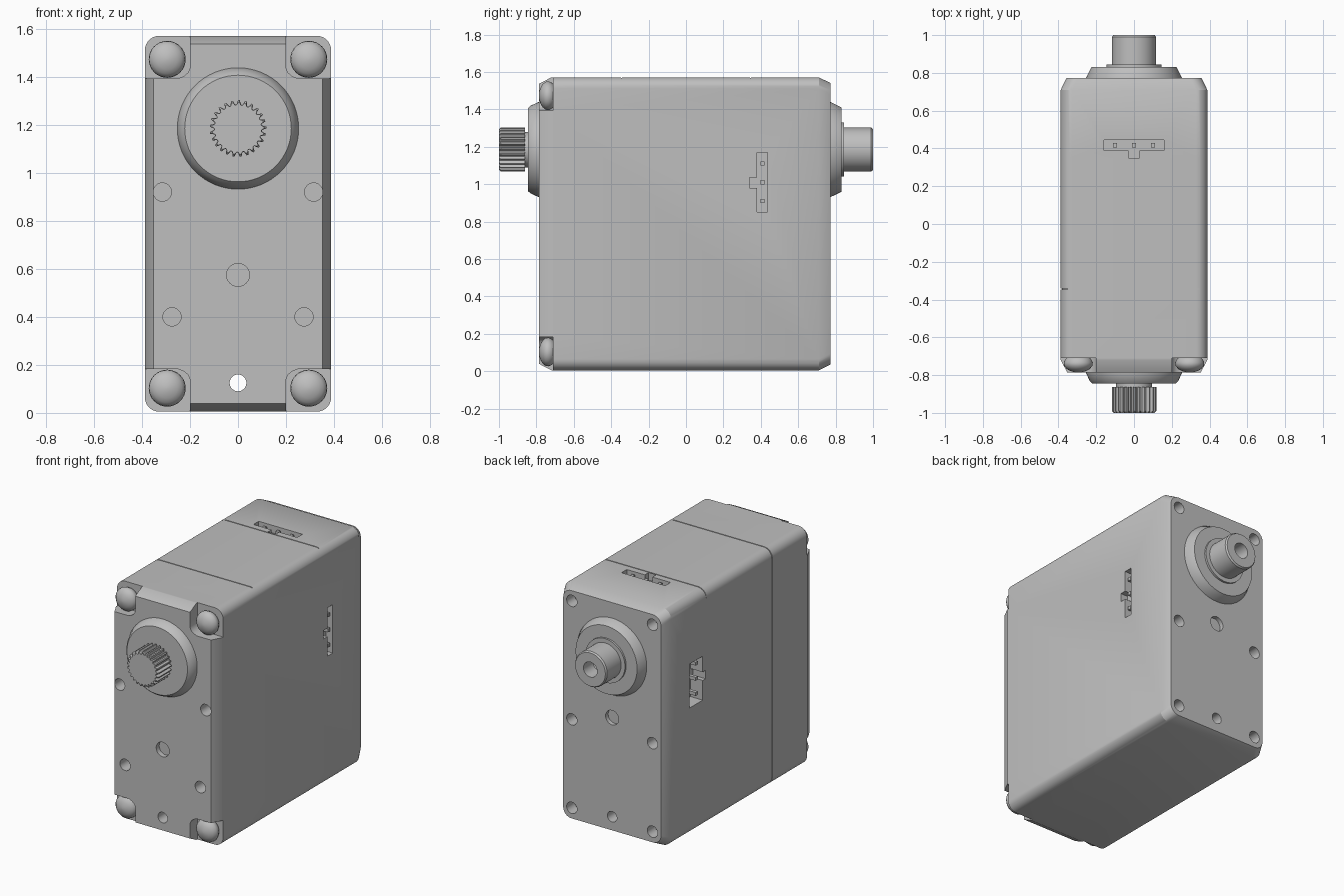
import bpy, bmesh, math

cube = bpy.data.objects.get("Cube")
if cube:
    bpy.data.objects.remove(cube, do_unlink=True)

grey = bpy.data.materials.new("light grey plastic")
grey.use_nodes = True
GREY = (0.52, 0.52, 0.52, 1)
grey.diffuse_color = GREY
grey.node_tree.nodes["Principled BSDF"].inputs["Base Color"].default_value = GREY

MID = 0.788      # height of the body's centre
AXIS = 1.185     # height of the output shaft


def loft(name, rings):
    """Skin a list of equal-length rings and cap both ends."""
    bm = bmesh.new()
    loops = [[bm.verts.new(p) for p in ring] for ring in rings]
    n = len(loops[0])
    for a, b in zip(loops, loops[1:]):
        for i in range(n):
            j = (i + 1) % n
            bm.faces.new((a[i], a[j], b[j], b[i]))
    bm.faces.new(loops[0])
    bm.faces.new(loops[-1])
    bmesh.ops.recalc_face_normals(bm, faces=bm.faces)
    mesh = bpy.data.meshes.new(name)
    bm.to_mesh(mesh)
    bm.free()
    mesh.materials.append(grey)
    obj = bpy.data.objects.new(name, mesh)
    bpy.context.collection.objects.link(obj)
    return obj


def lathe(name, profile, x, z, sides=48):
    """Revolve (radius, y) points about an axis along y."""
    turn = [math.tau * i / sides for i in range(sides)]
    return loft(name, [[(x + r * math.cos(a), y, z + r * math.sin(a)) for a in turn]
                       for r, y in profile])


def box(name, lo, hi):
    (x0, y0, z0), (x1, y1, z1) = lo, hi
    return loft(name, [[(x0, y0, z), (x1, y0, z), (x1, y1, z), (x0, y1, z)] for z in (z0, z1)])


def rounded(y, inset, radius=0.06, dx=0, dz=0):
    """Rounded rectangle of the body outline at depth y."""
    w, h = 0.388 - inset, 0.783 - inset
    ring = []
    for k, (sx, sz) in enumerate(((1, 1), (-1, 1), (-1, -1), (1, -1))):
        for i in range(9):
            a = math.pi / 2 * (k + i / 8)
            ring.append((dx + sx * (w - radius) + radius * math.cos(a), y,
                         dz + MID + sz * (h - radius) + radius * math.sin(a)))
    return ring


def cut(target, cutter):
    mod = target.modifiers.new("cut", 'BOOLEAN')
    mod.operation = 'DIFFERENCE'
    mod.solver = 'EXACT'
    mod.object = cutter
    bpy.context.view_layer.objects.active = target
    bpy.ops.object.modifier_apply(modifier=mod.name)
    bpy.data.objects.remove(cutter, do_unlink=True)


def smooth(obj, angle=30):
    bpy.ops.object.select_all(action='DESELECT')
    obj.select_set(True)
    bpy.context.view_layer.objects.active = obj
    bpy.ops.object.shade_smooth_by_angle(angle=math.radians(angle))


# Case with bevelled front and back rims
case = loft("case", [rounded(-0.787, 0.035), rounded(-0.72, 0), rounded(0.71, 0), rounded(0.772, 0.03)])

# Fine seams over the top and right side
for y in (-0.345, 0.345):
    seam = loft("seam_cutter", [rounded(y - 0.003, -0.05), rounded(y + 0.003, -0.05)])
    shift = 0.006 if y < 0 else 0
    cut(seam, loft("seam_core", [rounded(s, 0, 0.06, shift, -0.005) for s in (y - 0.1, y + 0.1)]))
    # keep only the upper and right part of the seam
    cut(seam, box("seam_trim", (-0.6, y - 0.1, -0.2), (0.6, y + 0.1, 0.02 if y < 0 else 1.5)))
    cut(seam, box("seam_trim", (0.35, y - 0.1, -0.2), (0.6, y + 0.1, 2)))
    cut(case, seam)

# Corner pockets and their domed screws
SCREW = [(0.05, -0.70), (0.068, -0.715), (0.077, -0.735), (0.074, -0.752),
         (0.06, -0.768), (0.042, -0.778), (0.02, -0.785), (0.004, -0.787)]
for sx in (-1, 1):
    for sz in (-1, 1):
        outline = [(0.2, 0.9), (0.2, 0.65), (0.208, 0.63), (0.225, 0.615), (0.25, 0.605), (0.5, 0.605), (0.5, 0.9)]
        cut(case, loft("pocket_cutter", [[(sx * px, y, MID + sz * pz) for px, pz in outline]
                                         for y in (-0.9, -0.71)]))
        side = ("left" if sx > 0 else "right") + ("_top" if sz > 0 else "_bottom")
        smooth(lathe("screw_" + side, SCREW, sx * 0.295, MID + sz * 0.685, 32), 50)

# Blind holes: x, z, radius, start, end
FRONT, BACK = (-0.9, -0.70), (0.9, 0.69)
holes = [(0, 0.575, 0.048, -0.9, -0.755), (0, 0.78, 0.048, 0.9, 0.745)]
for s in (-1, 1):
    holes += [(s * 0.315, 0.92, 0.038, *FRONT), (s * 0.275, 0.4, 0.038, *FRONT)]
    holes += [(s * 0.295, z, 0.038, *BACK) for z in (0.105, 0.69, 1.473)]
# Through hole near the base
holes.append((0, 0.125, 0.035, -0.9, 0.9))
for x, z, r, y0, y1 in holes:
    cut(case, lathe("hole_cutter", [(r, y0), (r, y1)], x, z, 24))

# Connector sockets: top, left side, and the wider one on the right side
DEPTH = 0.05
cut(case, box("slot_cutter", (-0.16, 0.39, 1.571 - DEPTH), (0.16, 0.445, 1.7)))
cut(case, box("slot_cutter", (-0.028, 0.35, 1.571 - DEPTH), (0.028, 0.395, 1.7)))
cut(case, box("slot_cutter", (0.388 - DEPTH, 0.38, 0.85), (0.5, 0.435, 1.17)))
cut(case, box("slot_cutter", (0.388 - DEPTH, 0.34, 0.98), (0.5, 0.385, 1.035)))
cut(case, box("slot_cutter", (-0.5, 0.38, 0.85), (-0.388 + 0.09, 0.52, 1.14)))
cut(case, box("slot_cutter", (-0.5, 0.35, 0.98), (-0.388 + 0.09, 0.385, 1.035)))
smooth(case)

# Contact pins
P = 0.011
for i in (-1, 0, 1):
    x, z = i * 0.1, 1.01 + i * 0.1
    box("top_pin", (x - P, 0.417 - P, 1.51), (x + P, 0.417 + P, 1.56))
    box("left_pin", (0.33, 0.408 - P, z - P), (0.38, 0.408 + P, z + P))
    box("right_pin", (-0.38, 0.43 - P, z - P), (-0.29, 0.43 + P, z + P))

# Front boss and neck
smooth(lathe("front_boss", [(0.253, -0.78), (0.253, -0.79), (0.235, -0.83), (0.222, -0.845),
                            (0.095, -0.845), (0.095, -0.88)], 0, AXIS, 64))

# Splined output shaft
TEETH = 25


def gear(y, inner, outer):
    ring = []
    for i in range(TEETH * 4):
        r = outer if i % 4 < 2 else inner
        a = math.tau * i / (TEETH * 4)
        ring.append((r * math.cos(a), y, AXIS + r * math.sin(a)))
    return ring


loft("splined_shaft", [gear(-0.862, 0.1, 0.118), gear(-0.99, 0.1, 0.118), gear(-1.0, 0.098, 0.108)])

# Rear boss, collar and hollow shaft
smooth(lathe("rear_boss", [(0.253, 0.76), (0.253, 0.775), (0.225, 0.832), (0.145, 0.832), (0.145, 0.845),
                           (0.1, 0.845)], 0, AXIS, 64))
smooth(lathe("rear_shaft", [(0.117, 0.84), (0.117, 0.99), (0.11, 1.0), (0.05, 1.0),
                            (0.05, 0.9), (0.01, 0.88)], 0, AXIS))
